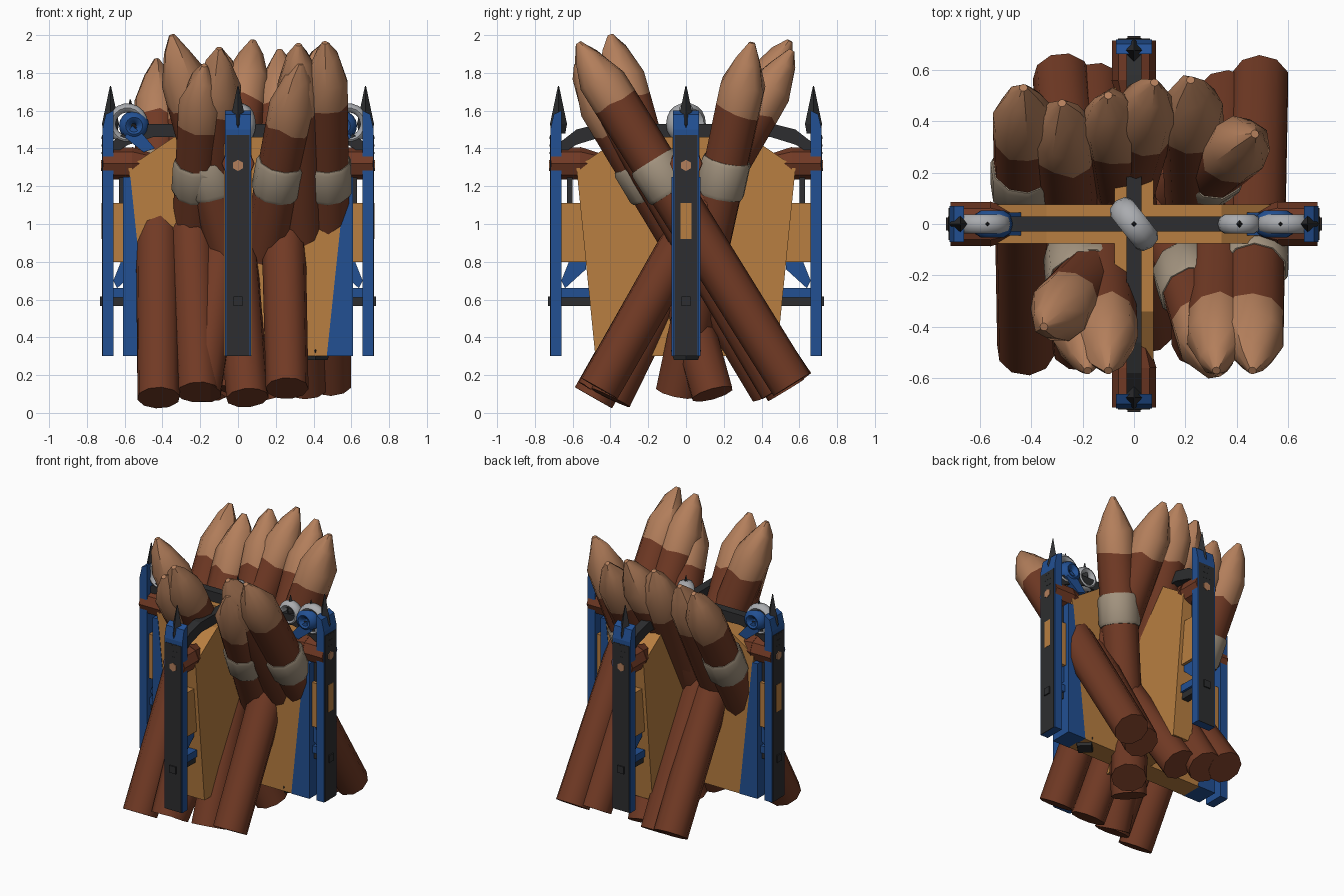
import bpy, bmesh, math, random
from mathutils import Vector, Matrix

if "Cube" in bpy.data.objects:
    bpy.data.objects.remove(bpy.data.objects["Cube"])

random.seed(4)


def mat(name, r, g, b):
    m = bpy.data.materials.new(name)
    m.diffuse_color = (r, g, b, 1)
    m.use_nodes = True
    m.node_tree.nodes["Principled BSDF"].inputs["Base Color"].default_value = m.diffuse_color
    return m


BARK = mat("bark_brown", 0.165, 0.042, 0.018)
TIP = mat("cut_wood", 0.45, 0.21, 0.105)
ROPE = mat("rope_beige", 0.36, 0.29, 0.21)
PLANK = mat("plank_wood", 0.48, 0.21, 0.052)
BLUE = mat("blue_paint", 0.016, 0.08, 0.29)
IRON = mat("dark_iron", 0.026, 0.027, 0.029)
STEEL = mat("grey_steel", 0.40, 0.41, 0.43)


def finish(name, bm, mats, matrix=None, smooth=None):
    bmesh.ops.recalc_face_normals(bm, faces=bm.faces[:])
    me = bpy.data.meshes.new(name)
    bm.to_mesh(me)
    bm.free()
    for m in mats:
        me.materials.append(m)
    ob = bpy.data.objects.new(name, me)
    bpy.context.collection.objects.link(ob)
    if matrix is not None:
        ob.matrix_world = matrix
    if smooth:
        bpy.ops.object.select_all(action='DESELECT')
        ob.select_set(True)
        bpy.context.view_layer.objects.active = ob
        bpy.ops.object.shade_smooth_by_angle(angle=math.radians(smooth))
    return ob


def box(name, lo, hi, m, M):
    bm = bmesh.new()
    bmesh.ops.create_cube(bm, size=1)
    for v in bm.verts:
        v.co = Vector([(lo[i] + hi[i]) / 2 + v.co[i] * (hi[i] - lo[i]) for i in range(3)])
    return finish(name, bm, [m], M)


def lathe(name, prof, sides, mats, M, smooth=None, jitter=0.0):
    """prof: (radius, height, material index of the segment above)."""
    bm = bmesh.new()
    rings = []
    for k, (r, h, _) in enumerate(prof):
        rings.append([bm.verts.new((r * math.cos(2 * math.pi * i / sides),
                                    r * math.sin(2 * math.pi * i / sides),
                                    h + (random.uniform(-jitter, jitter) if prof[k][2] and k < len(prof) - 1 else 0)))
                      for i in range(sides)])
    for k in range(len(rings) - 1):
        for i in range(sides):
            j = (i + 1) % sides
            f = bm.faces.new((rings[k][i], rings[k][j], rings[k + 1][j], rings[k + 1][i]))
            f.material_index = prof[k][2]
    bm.faces.new(rings[0])
    bm.faces.new(rings[-1]).material_index = prof[-1][2]
    return finish(name, bm, mats, M, smooth)


def extrude_xz(name, pts, half, m, M):
    bm = bmesh.new()
    a = [bm.verts.new((x, -half, z)) for x, z in pts]
    b = [bm.verts.new((x, half, z)) for x, z in pts]
    bm.faces.new(a)
    bm.faces.new(b[::-1])
    for i in range(len(pts)):
        j = (i + 1) % len(pts)
        bm.faces.new((a[i], a[j], b[j], b[i]))
    return finish(name, bm, [m], M)


def torus(name, R, r, m, M, a0=0, a1=360, n=18, k=8):
    """Ring or arc lying in the local xz plane."""
    bm = bmesh.new()
    rows = []
    for i in range(n + 1):
        t = math.radians(a0 + (a1 - a0) * i / n)
        rows.append([bm.verts.new(((R + r * math.cos(2 * math.pi * j / k)) * math.cos(t),
                                   r * 1.5 * math.sin(2 * math.pi * j / k),
                                   (R + r * math.cos(2 * math.pi * j / k)) * math.sin(t))) for j in range(k)])
    for i in range(n):
        for j in range(k):
            q = (j + 1) % k
            bm.faces.new((rows[i][j], rows[i][q], rows[i + 1][q], rows[i + 1][j]))
    bmesh.ops.remove_doubles(bm, verts=bm.verts[:], dist=1e-5)
    return finish(name, bm, [m], M, 60)


# sharpened stakes: base, tip, rope binding
stakes = [
    ((-0.28, 0.57, 0.15), (-0.18, -0.57, 1.84), 1),
    ((-0.15, 0.53, 0.12), (-0.10, -0.57, 1.93), 0),
    ((0.16, 0.14, 0.10), (-0.35, -0.40, 2.00), 1),
    ((0.00, 0.45, 0.12), (0.33, -0.58, 1.85), 1),
    ((0.36, 0.50, 0.13), (0.32, -0.57, 1.95), 0),
    ((0.49, 0.56, 0.15), (0.46, -0.57, 1.96), 1),
    ((-0.42, -0.49, 0.08), (-0.43, 0.53, 1.87), 1),
    ((-0.21, -0.47, 0.11), (-0.28, 0.47, 1.86), 0),
    ((-0.20, -0.45, 0.11), (0.08, 0.55, 1.97), 0),
    ((0.05, -0.40, 0.08), (-0.10, 0.50, 1.93), 0),
    ((0.26, -0.46, 0.13), (0.22, 0.56, 1.92), 0),
    ((0.00, -0.05, 0.11), (0.47, 0.35, 1.96), 1),
]
for n, (a, b, rope) in enumerate(stakes):
    a, b = Vector(a), Vector(b)
    d = b - a
    L = d.length
    M = Matrix.Translation(a) @ d.to_track_quat('Z', 'Y').to_matrix().to_4x4() @ Matrix.Rotation(n * 0.7, 4, 'Z')
    lathe("stake_%d" % n, [(0.114, 0, 0), (0.118, L * 0.5, 0), (0.122, L - 0.38, 1), (0.122, L - 0.24, 1),
                           (0.068, L - 0.09, 1), (0.016, L, 1)], 10, [BARK, TIP], M, 38, 0.022)
    if rope:
        h = (1.25 - a.z) / (d.z / L)
        lathe("rope_binding_%d" % n, [(0.125, h - 0.1, 0), (0.134, h - 0.08, 0), (0.134, h + 0.08, 0),
                                      (0.125, h + 0.1, 0)], 10, [ROPE], M, 40)

X_AXIS = Matrix.Rotation(math.pi / 2, 4, 'Y')


def spike(name, x, z0, z1, r, M, turn=0):
    lathe(name, [(r * 0.8, z0, 0), (r, z0 + 0.05, 0), (0.003, z1, 0)], 4, [IRON],
          M @ Matrix.Translation((x, 0, 0)) @ Matrix.Rotation(turn, 4, 'Z'))


# four identical arms of the cross frame
for k in range(4):
    R = Matrix.Rotation(k * math.pi / 2, 4, 'Z')
    side = k % 2 == 0
    extrude_xz("plank_panel_%d" % k, [(0, 0.3), (0.48, 0.3), (0.58, 1.3), (0.34, 1.46), (0, 1.46)], 0.075, PLANK, R)
    # outer post: blue body, iron face, pointed top
    extrude_xz("outer_post_%d" % k, [(0.66, 0.3), (0.718, 0.3), (0.718, 1.5), (0.70, 1.58), (0.66, 1.6)], 0.07, BLUE, R)
    box("post_face_%d" % k, (0.716, -0.062, 0.3), (0.721, 0.062, 1.47), IRON, R)
    for z in (1.37, 1.41, 1.45):
        box("face_rib_%d" % k, (0.718, -0.03, z), (0.722, 0.03, z + 0.012), IRON, R)
    box("face_inlay_%d" % k, (0.718, -0.028, 0.92), (0.723, 0.028, 1.11), PLANK, R) if side else None
    spike("post_spike_%d" % k, 0.675, 1.48, 1.73, 0.045, R)
    # wooden peg through the post
    lathe("peg_%d" % k, [(0.085, 0.55, 0), (0.085, 0.714, 0)], 8, [BARK],
          R @ Matrix.Translation((0, 0, 1.32)) @ X_AXIS)
    lathe("peg_point_%d" % k, [(0.02, 0.35, 0), (0.088, 0.56, 0)], 8, [BARK],
          R @ Matrix.Translation((0, 0, 1.32)) @ X_AXIS)
    lathe("peg_end_%d" % k, [(0.03, 0.71, 0), (0.03, 0.725, 0)], 6, [TIP],
          R @ Matrix.Translation((0, 0, 1.31)) @ X_AXIS)
    # braces between post and panel
    box("wood_bracket_%d" % k, (0.5, -0.05, 0.8), (0.67, 0.05, 1.11), PLANK, R)
    box("blue_brace_%d" % k, (0.45, -0.04, 0.61), (0.67, 0.04, 0.66), BLUE, R)
    box("iron_brace_%d" % k, (0.45, -0.025, 0.565), (0.73, 0.025, 0.615), IRON, R)
    extrude_xz("corner_strut_%d" % k, [(0.53, 0.82), (0.53, 0.76), (0.64, 0.66), (0.66, 0.7), (0.62, 0.8)], 0.03, BLUE, R)
    box("iron_hanger_%d" % k, (0.6, -0.025, 1.1), (0.63, 0.025, 1.28), IRON, R)
    # top rail
    extrude_xz("top_rail_%d" % k, [(0, 1.46), (0.45, 1.46), (0.58, 1.42), (0.66, 1.37), (0.67, 1.43),
                                   (0.58, 1.5), (0.46, 1.53), (0, 1.53)], 0.03, IRON, R)
    if side:
        extrude_xz("inner_post_%d" % k, [(0.47, 0.3), (0.61, 0.3), (0.61, 1.25), (0.57, 1.25)], 0.078, BLUE, R)
        torus("steel_ring_%d" % k, 0.085, 0.024, STEEL, R @ Matrix.Translation((0.585, 0, 1.53)))
        torus("blue_hook_%d" % k, 0.045, 0.035, BLUE, R @ Matrix.Translation((0.55, 0, 1.52)))
        extrude_xz("blue_hook_arm_%d" % k, [(0.6, 1.46), (0.5, 1.38), (0.44, 1.4), (0.5, 1.47), (0.56, 1.52)], 0.045, BLUE, R)
        spike("ring_spike_%d" % k, 0.57, 1.5, 1.66, 0.03, R)

# rings and spikes along the rail
I = Matrix.Identity(4)
torus("steel_ring_extra", 0.06, 0.024, STEEL, Matrix.Translation((0.41, 0, 1.53)))
spike("ring_spike_extra", 0.41, 1.5, 1.65, 0.03, I)
torus("centre_ring", 0.08, 0.035, STEEL,
      Matrix.Translation((0, 0, 1.53)) @ Matrix.Rotation(-0.9, 4, 'Z'))
spike("centre_spike", 0, 1.5, 1.68, 0.03, I)
spike("lower_spike", 0.41, 0.28, 0.43, 0.08, I)
